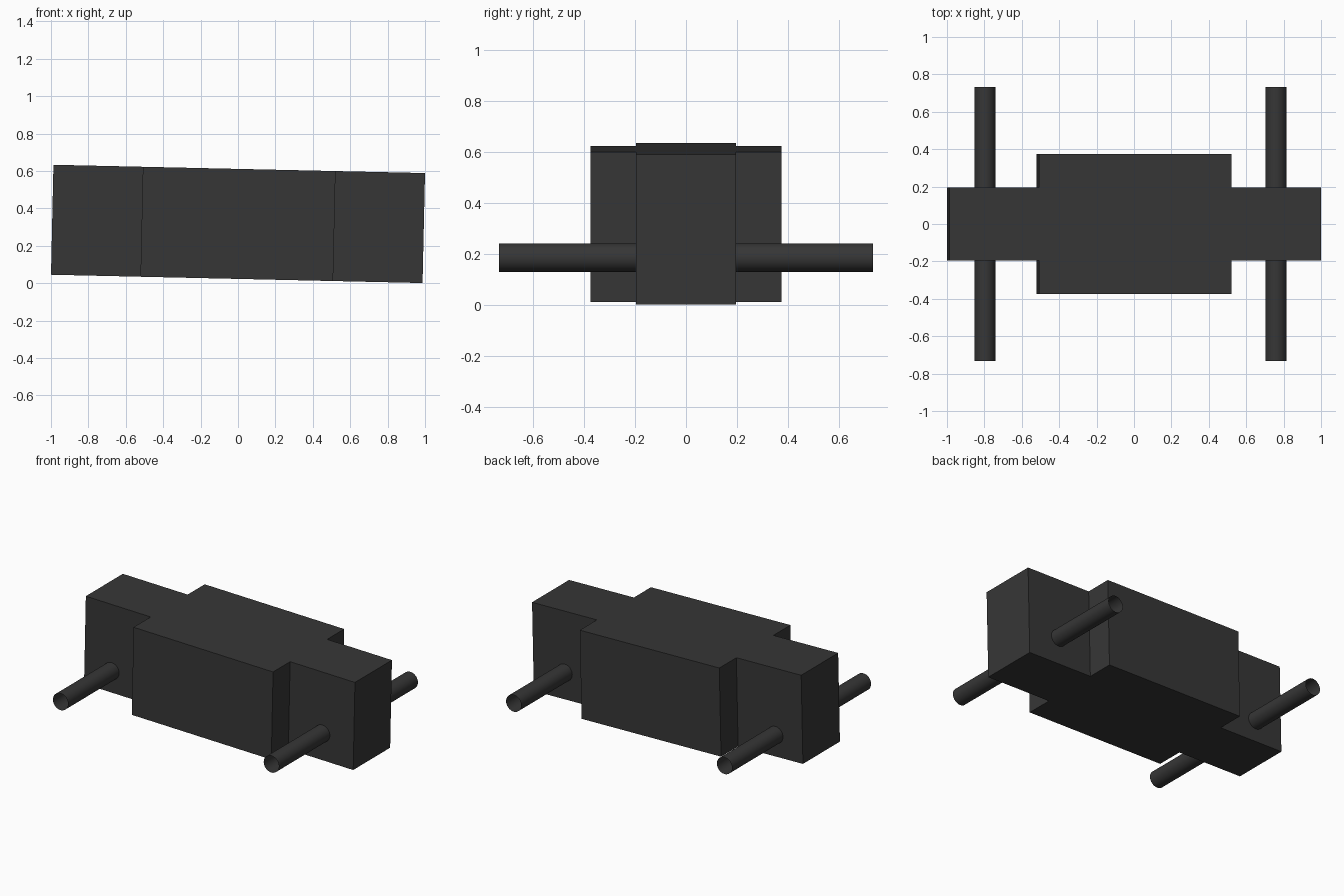
import bpy, bmesh
from mathutils import Matrix

if "Cube" in bpy.data.objects:
    bpy.data.objects.remove(bpy.data.objects["Cube"])

mat = bpy.data.materials.new("charcoal")
mat.diffuse_color = (0.037, 0.037, 0.037, 1)
mat.use_nodes = True
mat.node_tree.nodes["Principled BSDF"].inputs["Base Color"].default_value = mat.diffuse_color


def make_object(name, bm):
    mesh = bpy.data.meshes.new(name)
    bm.to_mesh(mesh)
    bm.free()
    mesh.materials.append(mat)
    obj = bpy.data.objects.new(name, mesh)
    bpy.context.collection.objects.link(obj)
    return obj


# Chassis: cross-shaped plan, extruded upward, pitched slightly nose-down
LENGTH, WAIST, HEIGHT = 0.9935, 0.515, 0.588
NARROW, WIDE = 0.195, 0.375
quarter = [(LENGTH, NARROW), (WAIST, NARROW), (WAIST, WIDE)]
half = quarter + [(-x, y) for x, y in reversed(quarter)]
outline = half + [(x, -y) for x, y in reversed(half)]

bm = bmesh.new()
base = bm.faces.new([bm.verts.new((x, y, -HEIGHT / 2)) for x, y in outline])
top = bmesh.ops.extrude_face_region(bm, geom=[base])["geom"]
bmesh.ops.translate(bm, vec=(0, 0, HEIGHT),
                    verts=[g for g in top if isinstance(g, bmesh.types.BMVert)])
bmesh.ops.recalc_face_normals(bm, faces=bm.faces)
chassis = make_object("chassis", bm)
chassis.location.z = 0.317
chassis.rotation_euler.y = 0.0223

# Axles: level, open-ended tubes running through the chassis
for name, x in (("rear_axle", -0.797), ("front_axle", 0.759)):
    bm = bmesh.new()
    bmesh.ops.create_cone(bm, cap_ends=False, segments=32, radius1=0.056,
                          radius2=0.056, depth=1.466,
                          matrix=Matrix.Rotation(1.5707963, 4, 'X'))
    for f in bm.faces:
        f.smooth = True
    axle = make_object(name, bm)
    axle.location = (x, 0, 0.185)
